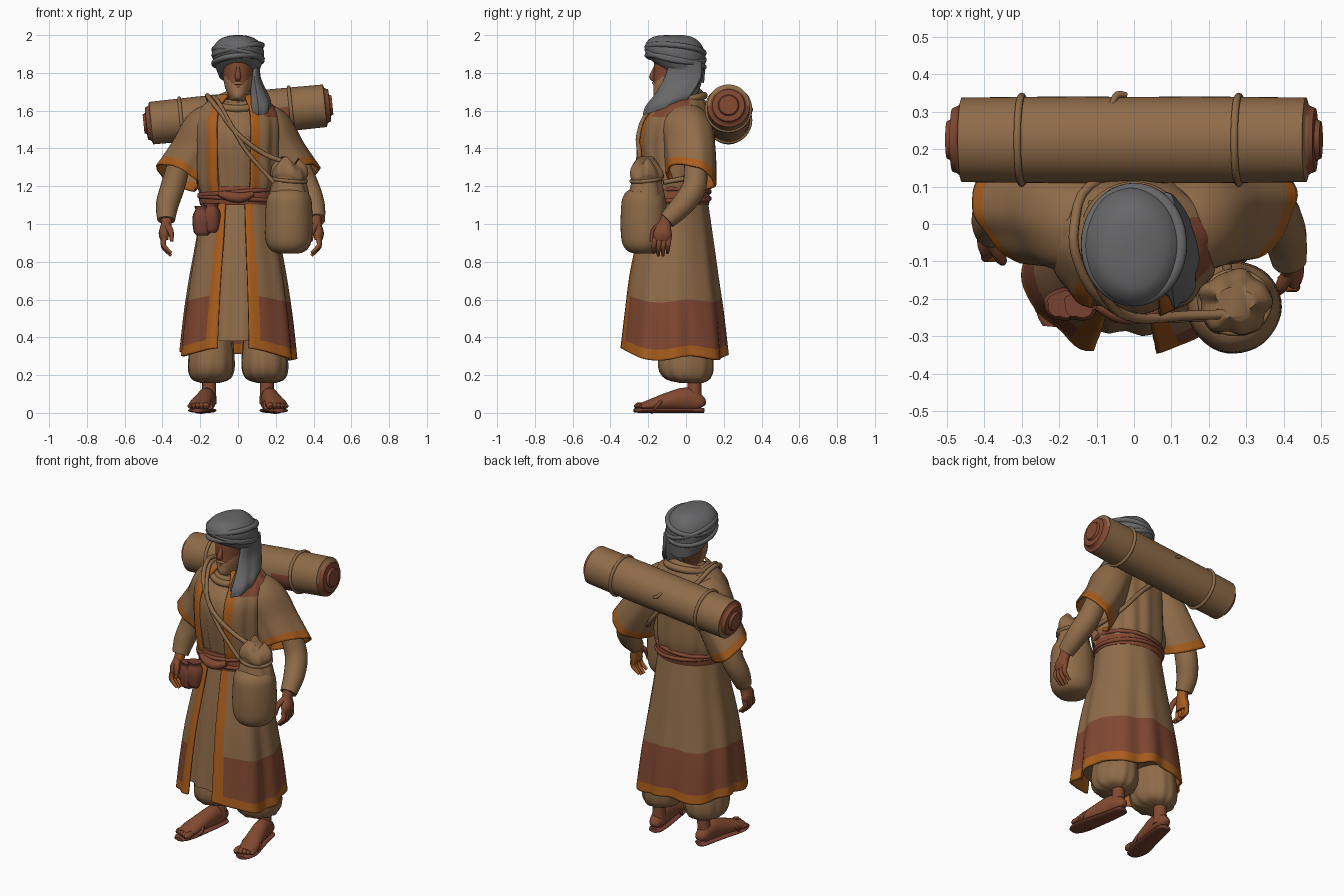
import bpy, bmesh, math
from mathutils import Vector

if bpy.data.objects.get("Cube"):
    bpy.data.objects.remove(bpy.data.objects["Cube"], do_unlink=True)

X, Y, Z = Vector((1, 0, 0)), Vector((0, 1, 0)), Vector((0, 0, 1))
rad = math.radians


def material(name, rgb):
    m = bpy.data.materials.new(name)
    m.use_nodes = True
    m.diffuse_color = (*rgb, 1)
    bsdf = m.node_tree.nodes["Principled BSDF"]
    bsdf.inputs["Base Color"].default_value = (*rgb, 1)
    bsdf.inputs["Roughness"].default_value = 0.9
    return m


TAN = material("tan cloth", (.275, .148, .066))
ORANGE = material("orange trim", (.40, .11, .012))
BRICK = material("brick cloth", (.22, .064, .031))
SKIN = material("skin", (.225, .068, .03))
GREY = material("grey cloth", (.135, .135, .14))
BEARD = material("beard", (.34, .17, .08))
LEATHER = material("leather", (.185, .052, .03))


def spline(keys, steps, closed):
    k = [Vector(q) for q in keys]
    m, out = len(k), []
    for i in range(m if closed else m - 1):
        a, b, c, d = [k[j % m] if closed else k[min(max(j, 0), m - 1)] for j in range(i - 1, i + 3)]
        for s in range(steps):
            t = s / steps
            out.append((b * 2 + (c - a) * t + (a * 2 - b * 5 + c * 4 - d) * t * t
                        + (b * 3 - c * 3 + d - a) * t ** 3) * .5)
    return out if closed else out + [k[-1]]


def loft(name, keys, mats, n=24, steps=4, fold=(0, 0, 0), arc=None, closed=False,
         ref=Y, flat=False, cap=True, paint=None, tweak=None, thick=0):
    """Skin over keys (x, y, z, radius_u, radius_v); an arc leaves the skin open."""
    path = spline(keys, steps, closed)
    m, bm, rows = len(path), bmesh.new(), []
    a0, a1 = arc or (0, math.tau)
    for i, q in enumerate(path):
        c, f = Vector(q[:3]), i / (m - 1)
        nxt = path[(i + 1) % m if closed else min(i + 1, m - 1)]
        prv = path[i - 1 if closed or i else 0]
        t = (Vector(nxt[:3]) - Vector(prv[:3])).normalized()
        u = X if flat else ref.cross(t).normalized()
        v = Y if flat else t.cross(u)
        row = []
        for j in range(n + 1 if arc else n):
            a = a0 + (a1 - a0) * j / n
            amp = fold[1] + (fold[2] - fold[1]) * f
            g = 1 + amp * (math.sin(fold[0] * a + f) + .5 * math.sin((fold[0] + 4) * a + 2))
            p = c + (u * q[3] * math.cos(a) + v * q[4] * math.sin(a)) * g
            if tweak:
                tweak(p, f, a)
            row.append(bm.verts.new(p))
        rows.append(row)
    for i in range(m if closed else m - 1):
        for j in range(n):
            r, s, k = rows[i], rows[(i + 1) % m], (j + 1) % len(rows[i])
            face = bm.faces.new((r[j], r[k], s[k], s[j]))
            if paint:
                face.material_index = paint(face.calc_center_median(), (i + .5) / (m - 1), (j + .5) / n)
    if cap and not closed and not arc:
        for r, i in ((rows[0], 0), (rows[-1], 1)):
            face = bm.faces.new(r)
            if paint:
                face.material_index = paint(face.calc_center_median(), i, 0)
    bmesh.ops.recalc_face_normals(bm, faces=bm.faces)
    me = bpy.data.meshes.new(name)
    bm.to_mesh(me)
    bm.free()
    for mat in mats if isinstance(mats, tuple) else (mats,):
        me.materials.append(mat)
    for p in me.polygons:
        p.use_smooth = True
    me.set_sharp_from_angle(angle=rad(50))
    ob = bpy.data.objects.new(name, me)
    bpy.context.collection.objects.link(ob)
    if thick:
        mod = ob.modifiers.new("thickness", "SOLIDIFY")
        mod.thickness, mod.offset = thick, 0


def tube(name, pts, radii, mat, ref=Y, n=10, paint=None):
    if not isinstance(radii, (list, tuple)):
        radii = [radii] * len(pts)
    loft(name, [(*p, r, r) for p, r in zip(pts, radii)], mat, n=n, ref=ref, paint=paint)


def ring(name, c, a, b, r, mat, flatten=1):
    a, b, c = Vector(a), Vector(b), Vector(c)
    pts = [c + a * math.cos(k * math.tau / 16) + b * math.sin(k * math.tau / 16) for k in range(16)]
    loft(name, [(*p, r * flatten, r) for p in pts], mat, n=10, steps=3, closed=True, ref=a.cross(b).normalized())


# Long coat skirt, open at the front, with trim and a coloured lower zone
def hang_hem(p, f, a):
    square = 1 + .07 * f * math.sin(2 * a) ** 2
    p.x *= square
    p.y = (p.y + .06) * square - .06
    p.z += f * (.06 * max(0, -math.sin(a)) ** 8 - .04 * p.x + .012 * math.sin(5 * a))


loft("coat_skirt", [(0, -.05, 1.14, .185, .155), (0, -.058, .93, .212, .192), (0, -.065, .72, .247, .225),
                    (0, -.063, .51, .275, .25), (0, -.063, .30, .294, .27)],
     (TAN, ORANGE, BRICK), n=108, steps=12, fold=(9, .005, .036), arc=(rad(-79), rad(250)), flat=True,
     thick=.014, tweak=hang_hem,
     paint=lambda p, f, j: 1 if f > .916 or j < .037 or j > .963 else 2 if f > .64 else 0)
loft("inner_robe", [(0, -.05, 1.14, .17, .142), (0, -.06, .8, .21, .19), (0, -.065, .38, .25, .23)],
     TAN, n=72, steps=8, fold=(13, .005, .025), flat=True)

# Upper coat, bloused over the belt, on top of a shirt
loft("coat_top", [(0, -.05, 1.14, .185, .155), (0, -.052, 1.23, .21, .178), (0, -.062, 1.4, .215, .187),
                  (0, -.055, 1.52, .218, .18), (0, -.035, 1.6, .2, .148), (0, -.025, 1.65, .15, .12),
                  (0, -.025, 1.68, .1, .1)],
     (TAN, ORANGE, BRICK), n=88, steps=6, fold=(13, .03, 0), arc=(rad(-72), rad(239)), flat=True, thick=.014,
     paint=lambda p, f, j: 1 if j < .045 or j > .955 else 2 if .07 < j < .3 and p.z > 1.56 else 0)
loft("shirt", [(0, -.05, 1.14, .17, .148), (0, -.062, 1.4, .2, .177), (0, -.055, 1.52, .2, .168),
               (0, -.03, 1.6, .18, .13), (0, -.025, 1.66, .09, .09)],
     TAN, n=56, steps=6, fold=(17, .03, .005), flat=True)
for k, (r, z) in enumerate(((.125, 1.645), (.1, 1.66))):
    ring(f"collar_{k}", (0, -.03, z), (r, 0, .01 * k), (0, r, .035), .02, TAN)

# Belt with wrapped edges and knot
loft("belt", [(0, -.05, z, r, r - .03) for z, r in ((1.10, .2), (1.13, .206), (1.17, .203), (1.2, .198))],
     BRICK, n=48, flat=True)
for k, tilt in enumerate((-.012, .016)):
    ring(f"belt_wrap_{k}", (0, -.05, 1.135 + .035 * k), (.203, 0, tilt), (0, .174, 0), .012, BRICK)
tube("belt_knot", [(-.1, -.215, 1.16), (-.04, -.24, 1.145), (.02, -.24, 1.14), (.08, -.225, 1.16)],
     [.015, .026, .026, .015], BRICK)

# Belt pouches
for k, (px, pz) in enumerate(((-.19, 1.02), (-.145, 1.035))):
    loft(f"belt_pouch_{k}", [(px, -.215, pz + dz, r, r * .85) for dz, r in
                             ((-.08, .03), (-.06, .045), (0, .052), (.035, .046), (.055, .036), (.075, .042))],
         LEATHER, fold=(5, .02, .06), flat=True)

# Arms, sleeves, hands, legs and feet
ARM = {1: [(.30, .05, 1.36), (.365, .045, 1.2), (.4, -.02, 1.1), (.415, -.10, 1.02)],
       -1: [(-.30, .05, 1.36), (-.345, .045, 1.2), (-.375, .015, 1.1), (-.38, -.02, 1.02)]}
for s, side in ((1, "left"), (-1, "right")):
    def skew_hem(p, f, a):
        d = f * (p.y - .03)
        p.x += s * .35 * d
        p.z -= .25 * d

    def palm_side(p, f, j):
        return int(s * math.cos(math.tau * j) > .35)

    loft(f"{side}_sleeve", [(s * .12, -.01, 1.56, .085, .11), (s * .18, .005, 1.5, .108, .13),
                            (s * .24, .02, 1.375, .115, .13), (s * .32, .025, 1.245, .12, .125)],
         (TAN, ORANGE), n=48, steps=8, fold=(5, 0, .035), cap=False, thick=.012, tweak=skew_hem,
         paint=lambda p, f, j: int(f > .86))
    tube(f"{side}_forearm", ARM[s], [.06, .064, .06, .047], TAN, n=20)
    w, g = Vector(ARM[s][-1]), 1.18
    loft(f"{side}_palm", [(*(w + Vector((s * dx, dy, dz)) * g), a * g, b * g) for dx, dy, dz, a, b in
                          ((0, .01, .03, .025, .028), (0, -.01, -.02, .024, .03),
                           (.01, -.02, -.06, .024, .042), (.008, -.022, -.09, .017, .04))],
         (SKIN, ORANGE), n=16, paint=palm_side)
    for i in range(4):
        b = w + Vector((s * .01, -.054 + .021 * i, -.08)) * g
        drop = -.1 + .014 * abs(i - 1.5)
        tube(f"{side}_finger_{i}", [b, b + Vector((s * .002, -.006, drop * .5)), b + Vector((-s * .038, -.008, drop))],
             [.014, .013, .008], (SKIN, ORANGE), paint=palm_side)
    tube(f"{side}_thumb", [w + Vector(d) * g for d in
                           ((0, -.025, -.02), (-s * .02, -.06, -.05), (-s * .025, -.07, -.095))],
         [.02, .016, .009], SKIN)

    loft(f"{side}_trouser", [(s * .14, 0, .5, .1, .11), (s * .14, 0, .36, .115, .135), (s * .142, 0, .24, .122, .145),
                             (s * .145, .01, .18, .1, .115), (s * .15, .03, .158, .045, .055)],
         TAN, n=48, fold=(11, 0, .05), flat=True)
    tube(f"{side}_ankle", [(s * .153, .045, .2), (s * .153, .045, .12), (s * .157, .04, .05)], [.038, .037, .044], SKIN, n=16)
    foot = ((.153, .09, .035, .015, .02), (.156, .072, .052, .042, .038), (.166, 0, .072, .062, .045),
            (.184, -.09, .062, .048, .05), (.204, -.18, .043, .032, .056), (.211, -.235, .034, .02, .045))
    loft(f"{side}_foot", [(s * x, y, z, a, b) for x, y, z, a, b in foot], SKIN, ref=X)
    loft(f"{side}_sandal_sole", [(s * x, y * 1.04, .013, .013, b + .004) for x, y, z, a, b in foot]
         + [(s * .214, -.275, .013, .01, .03)], LEATHER, ref=X)
    for i in range(5):
        tx, ty, r = .17 + .021 * i, -.255 + .009 * i, .019 - .0015 * i
        tube(f"{side}_toe_{i}", [(s * (tx - .005), ty + .04, .038), (s * tx, ty, .036), (s * (tx + .003), ty - .018, .031)],
             [r * .9, r, r * .4], SKIN, ref=X)
    ring(f"{side}_sandal_strap", (s * .196, -.15, .04), (.056, 0, 0), (0, .03, .036), .009, LEATHER)

# Head with beard, moustache and nose
loft("head", [(0, -.02, 1.6, .062, .065), (0, -.03, 1.645, .058, .07), (0, -.08, 1.665, .045, .085),
              (0, -.072, 1.72, .068, .1), (0, -.06, 1.79, .08, .11), (0, -.05, 1.87, .085, .118),
              (0, -.05, 1.92, .07, .1)],
     (SKIN, BEARD), n=64, steps=8, flat=True,
     paint=lambda p, f, j: int(p.y < -.06 and 1.65 < p.z < 1.72 + .9 * abs(p.x)))
tube("nose", [(0, -.16, 1.84), (0, -.172, 1.805), (0, -.18, 1.778), (0, -.165, 1.762)], [.008, .012, .016, .011], SKIN)
tube("moustache", [(-.042, -.143, 1.73), (0, -.171, 1.748), (.042, -.143, 1.73)], [.006, .009, .006], BEARD, ref=Z)


# Turban raised over the brow, its wraps, and the hanging tail
def raise_brow(p, f, a):
    p.z -= (1 - f) * .3 * (p.y + .05)


loft("turban", [(0, -.01, 1.79, .098, .105), (0, -.043, 1.835, .12, .142),
                (0, -.056, 1.88, .135, .157), (0, -.057, 1.92, .135, .158), (0, -.055, 1.955, .118, .143),
                (0, -.055, 1.98, .09, .118), (0, -.052, 1.995, .052, .08), (0, -.05, 2, .02, .03)],
     GREY, n=48, flat=True, fold=(4, .008, .004), tweak=raise_brow)
for k, (z, tx, ty) in enumerate(((1.862, .012, -.03), (1.895, -.028, -.026), (1.92, .026, -.015))):
    ring(f"turban_wrap_{k}", (0, -.055, z), (.123, 0, tx), (0, .146, ty), .016, GREY, 1.2)


def slant(p, f, a):
    p.z += .34 * f * (p.y + .1)


loft("turban_tail", [(.088, .0, 1.86, .028, .085), (.092, -.015, 1.77, .028, .1), (.106, -.05, 1.7, .042, .11),
                     (.117, -.09, 1.65, .055, .12), (.117, -.105, 1.618, .05, .115)],
     GREY, n=40, fold=(7, .01, .06), flat=True, tweak=slant)
loft("turban_neck_cloth", [(.045, .03, 1.82, .06, .065), (.055, .02, 1.74, .055, .06), (.065, .01, 1.68, .05, .05)],
     GREY, flat=True)


# Shoulder bag with slumped, gathered mouth and straps
def slump(p, f, a):
    p.z += .02 * math.sin(3 * a + 1) * f - .12 * f * (p.x - .27)


loft("bag_body", [(.268, -.222, z, r, r * .98) for z, r in
                  ((.843, .05), (.858, .09), (.9, .118), (.98, .126), (1.07, .124), (1.13, .118), (1.165, .1), (1.18, .08))],
     TAN, n=40, fold=(3, 0, .02), flat=True)
loft("bag_gather", [(.27, -.21, z, r, r * .9) for z, r in
                    ((1.13, .11), (1.18, .1), (1.23, .088), (1.26, .096), (1.3, .086), (1.335, .05))],
     TAN, n=48, fold=(5, .02, .09), flat=True, tweak=slump)
ring("bag_cord", (.27, -.21, 1.235), (.09, 0, -.008), (0, .08, .008), .01, TAN)
diag = Vector((1, 0, 1)).normalized()
tube("long_strap", [(.28, -.24, 1.32), (.14, -.245, 1.37), (0, -.25, 1.475), (-.1, -.19, 1.6), (-.15, -.1, 1.665),
                    (-.16, -.01, 1.675), (-.12, .1, 1.6), (.05, .14, 1.45), (.19, .1, 1.28), (.25, -.12, 1.22)],
     .013, TAN, diag)
tube("second_strap", [(.19, -.25, 1.22), (.05, -.252, 1.38), (-.04, -.238, 1.53), (-.1, -.155, 1.64), (-.13, -.06, 1.675),
                      (-.11, .06, 1.65)], .011, TAN, diag)


# Bedroll across the back, with layered ends, darker patches by the shoulders, and ropes
def roll_paint(p, f, j):
    patch = .14 < abs(p.x) < .29 and p.y < .17 and p.z < 1.6 + .1 * p.x
    return int(abs(p.x) > .462 or patch)


half = [(.5, .05), (.487, .056), (.485, .085), (.472, .09), (.465, .096), (.46, .113), (.28, .115), (.15, .116), (.05, .115)]
roll = [(-x, r) for x, r in half] + [(x, r) for x, r in reversed(half)]
loft("bedroll", [(x, .225, 1.58 + .1 * x, r, r) for x, r in roll], (TAN, BRICK), n=48, steps=1, paint=roll_paint)
for k, x in enumerate((-.3, .28)):
    ring(f"bedroll_rope_{k}", (x, .225, 1.58 + .1 * x), (0, .116, 0), (-.012, 0, .116), .01, TAN)
tube("bedroll_rope_end", [(-.06, .32, 1.63), (-.045, .345, 1.61), (-.02, .345, 1.6)], [.006, .01, .007], TAN, X)
